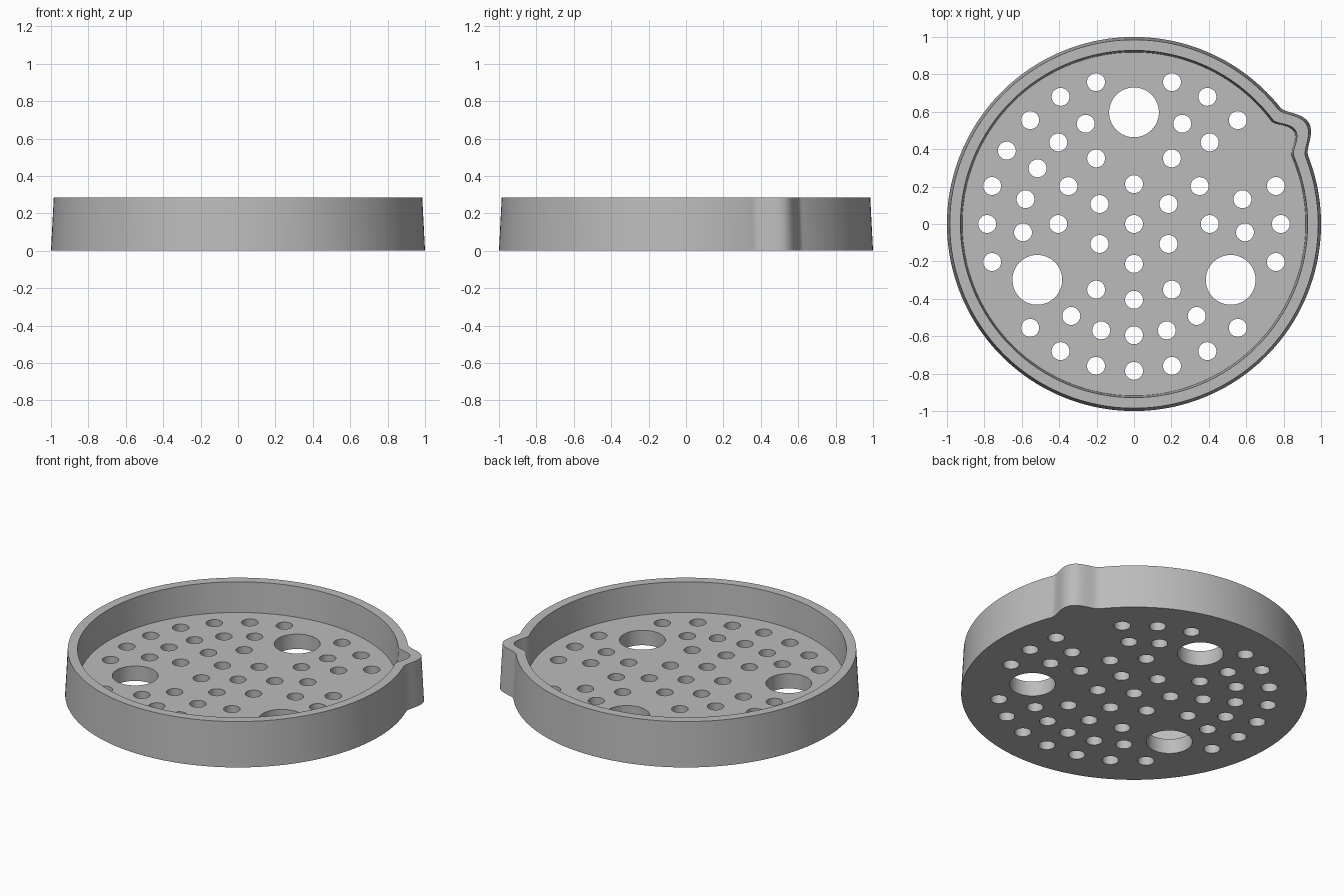
import bpy
import bmesh
from math import sin, cos, pi, radians, hypot

if "Cube" in bpy.data.objects:
    bpy.data.objects.remove(bpy.data.objects["Cube"])

SEGMENTS = 240
HEIGHT, FLOOR = 0.286, 0.095
SPOUT_ANGLE = radians(30)

grey = bpy.data.materials.new("plain grey")
grey.use_nodes = True
grey.diffuse_color = (0.5, 0.5, 0.5, 1)
grey.node_tree.nodes["Principled BSDF"].inputs["Base Color"].default_value = (0.5, 0.5, 0.5, 1)


def make_object(name, bm):
    bmesh.ops.recalc_face_normals(bm, faces=bm.faces)
    mesh = bpy.data.meshes.new(name)
    bm.to_mesh(mesh)
    bm.free()
    mesh.materials.append(grey)
    obj = bpy.data.objects.new(name, mesh)
    bpy.context.collection.objects.link(obj)
    return obj


def angles():
    """Even steps round the dish, with finer steps across the spout."""
    half = radians(12)
    fine = [SPOUT_ANGLE - half + 2 * half * i / 40 for i in range(40)]
    rest = 2 * pi - 2 * half
    return fine + [SPOUT_ANGLE + half + rest * i / SEGMENTS for i in range(SEGMENTS)]


def outline(bm, radius, z, bulge, width):
    """Circle with a rounded spout bulge."""
    ring = []
    for a in angles():
        t = min(1, abs((a - SPOUT_ANGLE + pi) % (2 * pi) - pi) / width)
        r = radius + bulge * (1 - t * t) ** 2
        ring.append(bm.verts.new((r * cos(a), r * sin(a), z)))
    return ring


# Tray: base, tapered outer wall, rim, inner wall and floor
bm = bmesh.new()
rings = [
    outline(bm, 1.0, 0, 0.08, 0.15),
    outline(bm, 0.985, HEIGHT, 0.08, 0.15),
    outline(bm, 0.928, HEIGHT, 0.07, 0.12),
    outline(bm, 0.918, FLOOR, 0.07, 0.12),
]
for low, high in zip(rings, rings[1:]):
    for i in range(len(low)):
        bm.faces.new((low[i - 1], low[i], high[i], high[i - 1]))
bm.faces.new(rings[0])
bm.faces.new(rings[-1])
tray = make_object("drain_tray", bm)

# Hole layout: three large holes, and rings of small ones that avoid them
large = [(0.597 * cos(radians(a)), 0.597 * sin(radians(a))) for a in (90, 210, 330)]
holes = [(x, y, 0.133) for x, y in large] + [(0, 0, 0.048)]
for radius, count in ((0.213, 6), (0.405, 12), (0.595, 21), (0.785, 24)):
    for i in range(count):
        a = -pi / 2 + 2 * pi * i / count
        x, y = radius * cos(a), radius * sin(a)
        near_large = any(hypot(x - u, y - v) < 0.22 for u, v in large)
        near_spout = radius > 0.5 and abs(a - SPOUT_ANGLE) < 0.05
        if not near_large and not near_spout:
            holes.append((x, y, 0.048))

# Cut the holes through the floor
bm = bmesh.new()
for x, y, r in holes:
    made = bmesh.ops.create_cone(bm, cap_ends=True, segments=64 if r > 0.1 else 32,
                                 radius1=r, radius2=r, depth=0.3)
    bmesh.ops.translate(bm, verts=made["verts"], vec=(x, y, FLOOR / 2))
cutter = make_object("hole_cutter", bm)
cutter.hide_render = True

cut = tray.modifiers.new("holes", "BOOLEAN")
cut.operation = "DIFFERENCE"
cut.solver = "EXACT"
cut.object = cutter

bpy.ops.object.select_all(action="DESELECT")
bpy.context.view_layer.objects.active = tray
tray.select_set(True)
bpy.ops.object.modifier_apply(modifier=cut.name)
bpy.data.objects.remove(cutter)
bpy.ops.object.shade_smooth_by_angle(angle=radians(30))
